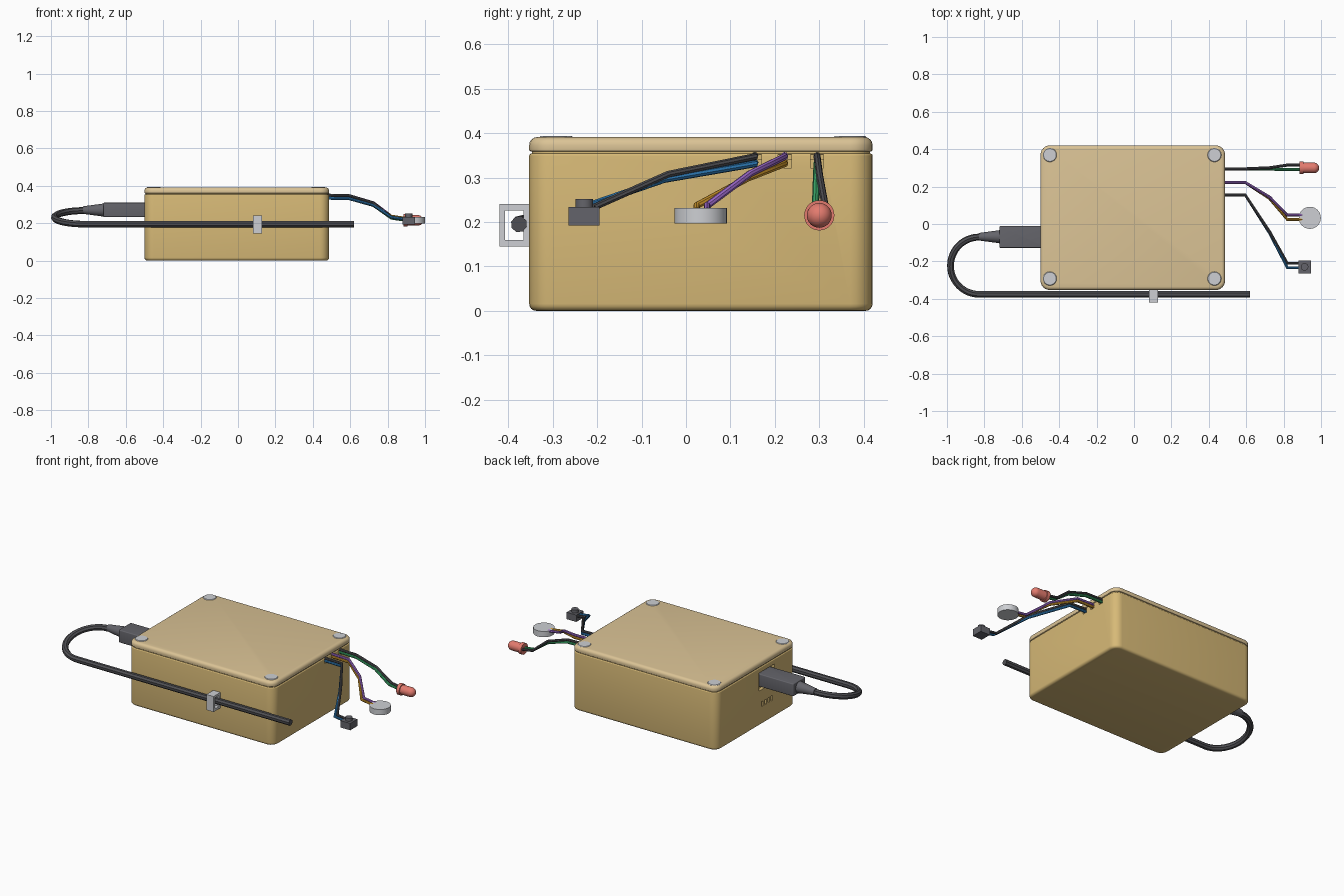
import bpy, bmesh, math
from mathutils import Matrix, Vector

if "Cube" in bpy.data.objects:
    bpy.data.objects.remove(bpy.data.objects["Cube"], do_unlink=True)


def material(name, srgb):
    col = [(c / 255) ** 2.2 for c in srgb] + [1]
    m = bpy.data.materials.new(name)
    m.use_nodes = True
    m.diffuse_color = col
    m.node_tree.nodes["Principled BSDF"].inputs["Base Color"].default_value = col
    return m


BODY = material("tan body", (214, 184, 118))
LID = material("pale tan lid", (218, 194, 148))
PLUG = material("grey plastic", (100, 100, 106))
CABLE = material("dark rubber", (80, 80, 84))
METAL = material("light metal", (204, 206, 210))
RED = material("red lens", (226, 122, 110))
BLUE = material("blue wire", (52, 128, 190))
GREEN = material("green wire", (62, 170, 106))
PURPLE = material("purple wire", (160, 108, 208))
ORANGE = material("orange wire", (214, 156, 50))


def finish(bm, name, mat, smooth=True):
    me = bpy.data.meshes.new(name)
    bmesh.ops.recalc_face_normals(bm, faces=bm.faces)
    bm.to_mesh(me)
    bm.free()
    ob = bpy.data.objects.new(name, me)
    bpy.context.collection.objects.link(ob)
    me.materials.append(mat)
    if smooth:
        shade(ob)
    return ob


def shade(ob):
    bpy.ops.object.select_all(action="DESELECT")
    ob.select_set(True)
    bpy.context.view_layer.objects.active = ob
    bpy.ops.object.shade_smooth_by_angle(angle=math.radians(35))


def box(name, mat, lo, hi, corner=0, top=0, bottom=0, smooth=True):
    """Box with rounded upright corners and rounded top and bottom rims."""
    lo, hi = Vector(lo), Vector(hi)
    bm = bmesh.new()
    bmesh.ops.create_cube(bm, size=1, matrix=Matrix.Translation((lo + hi) / 2)
                          @ Matrix.Diagonal((*(hi - lo), 1)))
    if corner:
        upright = [e for e in bm.edges
                   if abs(e.verts[0].co.z - e.verts[1].co.z) > 1e-4]
        bmesh.ops.bevel(bm, geom=upright, offset=corner, segments=6,
                        profile=0.5, affect="EDGES")
    for z, amount in ((hi.z, top), (lo.z, bottom)):
        if amount:
            rim = [e for e in bm.edges
                   if all(abs(v.co.z - z) < 1e-4 for v in e.verts)]
            bmesh.ops.bevel(bm, geom=rim, offset=amount, segments=4,
                            profile=0.5, affect="EDGES")
    return finish(bm, name, mat, smooth)


def lathe(name, mat, profile, origin, along_x=False, steps=32):
    """Spin (radius, height) points about z, or about x."""
    bm = bmesh.new()
    verts = [bm.verts.new((r, 0, h)) for r, h in profile]
    edges = [bm.edges.new(p) for p in zip(verts, verts[1:])]
    bmesh.ops.spin(bm, geom=verts + edges, cent=(0, 0, 0), axis=(0, 0, 1),
                   angle=2 * math.pi, steps=steps)
    bmesh.ops.remove_doubles(bm, verts=bm.verts, dist=1e-5)
    if along_x:
        bm.transform(Matrix.Rotation(math.pi / 2, 4, "Y"))
    bm.transform(Matrix.Translation(origin))
    return finish(bm, name, mat)


def tube(name, mat, points, radius):
    cu = bpy.data.curves.new(name, "CURVE")
    cu.dimensions = "3D"
    cu.bevel_depth = radius
    cu.bevel_resolution = 2
    cu.use_fill_caps = True
    sp = cu.splines.new("POLY")
    sp.points.add(len(points) - 1)
    for p, co in zip(sp.points, points):
        p.co = (*co, 1)
    ob = bpy.data.objects.new(name, cu)
    bpy.context.collection.objects.link(ob)
    cu.materials.append(mat)
    bpy.ops.object.select_all(action="DESELECT")
    ob.select_set(True)
    bpy.context.view_layer.objects.active = ob
    bpy.ops.object.convert(target="MESH")
    shade(bpy.context.object)


def cut(target, lo, hi):
    c = box(target.name + "_cutter", BODY, lo, hi, smooth=False)
    c.hide_render = True
    c.hide_viewport = True
    mod = target.modifiers.new("cut", "BOOLEAN")
    mod.operation = "DIFFERENCE"
    mod.solver = "EXACT"
    mod.object = c


# Enclosure and lid
X0, X1, Y0, Y1 = -0.5, 0.487, -0.353, 0.42
body = box("enclosure_body", BODY, (X0, Y0, 0), (X1, Y1, 0.354), 0.05, 0.005, 0.016)
box("lid_seam", BODY, (X0 + .006, Y0 + .006, 0.34), (X1 - .006, Y1 - .006, 0.37), 0.046)
lid = box("lid", LID, (X0, Y0, 0.359), (X1, Y1, 0.391), 0.05, 0.018, 0.004)

# Lid screws
for sx in (-0.45, 0.43):
    for sy in (-0.292, 0.369):
        lathe("lid_screw", METAL, [(0, .38), (.037, .38), (.037, .391), (.034, .394),
                                   (0, .394)], (sx, sy, 0))

# Wire exits, plug port and small vents
WIRE_Y = (0.295, 0.222, 0.155)
for y in WIRE_Y:
    cut(body, (X1 - .03, y - .015, .322), (X1 + .02, y + .015, .352))
cut(body, (X0 - .02, -.142, .215), (X0 + .02, .008, .325))
for i in range(4):
    y = -0.115 + i * 0.03
    cut(body, (X0 - .02, y - .008, .11), (X0 + .015, y + .008, .14))

# Plug, strain relief and looped cable
box("plug", PLUG, (-0.72, -0.128, 0.233), (-0.475, -0.01, 0.31), 0.008, 0.005, 0.005)
lathe("strain_relief", PLUG, [(0, -.83), (.02, -.83), (.032, -.74), (.035, -.72), (.035, -.71),
                              (0, -.71)], (0, -.068, .27), True)
R, CX, CY = 0.153, -0.828, -0.223
path = [(-0.78, CY + R, 0.27)]
for i in range(25):
    t = i / 24
    a = math.pi * (0.5 + t)
    z = 0.267 - 0.072 * t * t * (3 - 2 * t)
    path.append((CX + R * math.cos(a), CY + R * math.sin(a), z))
path.append((0.62, CY - R, 0.195))
tube("power_cable", CABLE, path, 0.0185)

# Square cable clip on the front
CLIP = dict(x0=0.08, x1=0.128)
for name, ya, yb, za, zb in (("outer", -.42, -.407, .145, .24),
                             ("inner", -.366, -.35, .145, .24),
                             ("top", -.407, -.366, .226, .24),
                             ("bottom", -.407, -.366, .145, .159)):
    box("clip_" + name, METAL, (CLIP["x0"], ya, za), (CLIP["x1"], yb, zb), smooth=False)

# Paired wires: stacked at the box, side by side at the part
ROUTES = (
    ("led", (CABLE, GREEN), (.295, .295, .297, .303, .303), 0.0),
    ("buzzer", (PURPLE, ORANGE), (.222, .222, .14, .036, .036), 0.01),
    ("button", (CABLE, BLUE), (.155, .155, -.045, -.222, -.222), 0.005),
)
WIRE_X = (.46, .595, .725, .82, .90)
WIRE_Z = (.342, .339, .30, .227, .215)
SPREAD = (0, 0, .3, 1, 1)
for name, mats, ys, lift in ROUTES:
    for side, mat in zip((1, -1), mats):
        pts = [(x, y + side * .012 * s, z + side * .008 * (1 - s) + lift * s)
               for x, y, z, s in zip(WIRE_X, ys, WIRE_Z, SPREAD)]
        tube(name + "_wire", mat, pts, 0.008)

# Indicator lamp with flange and dome
dome = [(.028 * math.cos(a), .962 + .028 * math.sin(a))
        for a in (math.pi / 2 * i / 8 for i in range(8))]
lathe("led_lamp", RED, [(0, .885), (.034, .885), (.034, .905), (.028, .905)] + dome
      + [(0, .99)], (0, .3, .215), True)

# Buzzer disc
lathe("buzzer", METAL, [(0, .197), (.059, .197), (.059, .232), (0, .232)], (.94, .033, 0))

# Push button
box("button_base", PLUG, (.88, -.264, .192), (.945, -.195, .234), smooth=False)
lathe("button_cap", PLUG, [(0, .23), (.02, .23), (.02, .252), (0, .252)], (.912, -.229, 0))
